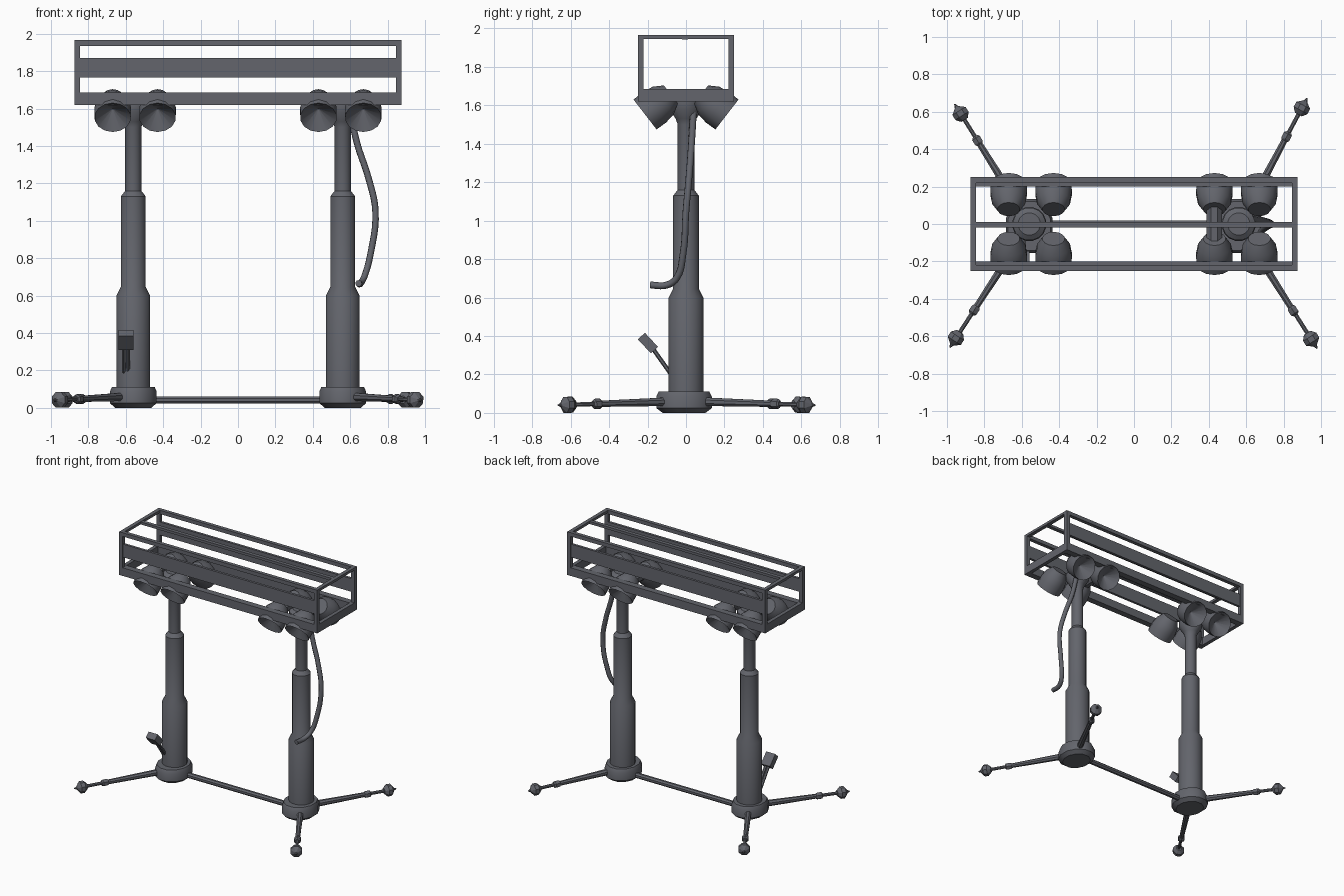
import bpy
import math
from mathutils import Vector

cube = bpy.data.objects.get("Cube")
if cube:
    bpy.data.objects.remove(cube, do_unlink=True)

grey = bpy.data.materials.new("slate_grey")
grey.use_nodes = True
COLOUR = (0.125, 0.13, 0.15, 1)
grey.diffuse_color = COLOUR
grey.node_tree.nodes["Principled BSDF"].inputs["Base Color"].default_value = COLOUR


def add_mesh(name, verts, faces, smooth=True):
    mesh = bpy.data.meshes.new(name)
    mesh.from_pydata(verts, [], faces)
    mesh.materials.append(grey)
    obj = bpy.data.objects.new(name, mesh)
    bpy.context.collection.objects.link(obj)
    if smooth:
        bpy.ops.object.select_all(action='DESELECT')
        obj.select_set(True)
        bpy.context.view_layer.objects.active = obj
        bpy.ops.object.shade_smooth_by_angle(angle=math.radians(35))
    return obj


def lathe(name, start, axis, profile, sides=16, smooth=True):
    """Spin (distance, radius) pairs about an axis and cap both ends."""
    start, axis = Vector(start), Vector(axis).normalized()
    turn = axis.to_track_quat('Z', 'Y')
    verts, faces = [], []
    for dist, rad in profile:
        for i in range(sides):
            a = math.tau * (i + 0.5) / sides
            verts.append(start + turn @ Vector((rad * math.cos(a), rad * math.sin(a), dist)))
    for r in range(len(profile) - 1):
        for i in range(sides):
            j = (i + 1) % sides
            faces.append((r * sides + i, r * sides + j, (r + 1) * sides + j, (r + 1) * sides + i))
    faces.append(tuple(reversed(range(sides))))
    last = (len(profile) - 1) * sides
    faces.append(tuple(range(last, last + sides)))
    return add_mesh(name, verts, faces, smooth)


def rod(name, a, b, r1, r2=None, sides=8):
    a, b = Vector(a), Vector(b)
    return lathe(name, a, b - a, [(0, r1), ((b - a).length, r2 or r1)], sides)


def box(name, low, high):
    verts = [(x, y, z) for x in (low[0], high[0]) for y in (low[1], high[1]) for z in (low[2], high[2])]
    faces = [(0, 1, 3, 2), (4, 6, 7, 5), (0, 4, 5, 1), (2, 3, 7, 6), (0, 2, 6, 4), (1, 5, 7, 3)]
    return add_mesh(name, verts, faces, smooth=False)


POST_X = 0.56
X, Y, T = 0.875, 0.25, 0.03
LOW, TOP = 1.62, 1.965

# Telescopic posts with hubs
post_profile = [(0.08, 0.092), (0.6, 0.092), (0.645, 0.068), (1.13, 0.068), (1.16, 0.044),
                (1.5, 0.044), (1.53, 0.055), (1.58, 0.088), (1.62, 0.088), (1.64, 0.06)]
hub_profile = [(0, 0.1), (0.025, 0.13), (0.085, 0.13), (0.112, 0.118)]
for side, tag in ((-1, "right"), (1, "left")):
    x = side * POST_X
    lathe(tag + "_post", (x, 0, 0), (0, 0, 1), post_profile)
    hub = lathe(tag + "_hub", (0, 0, 0), (0, 0, 1), hub_profile, 12)
    hub.location = (x, -0.01, 0)
    hub.scale.y = 1.15
rod("base_crossbar", (-POST_X, 0, 0.042), (POST_X, 0, 0.042), 0.021)

# Splayed legs with a joint and a pointed foot
feet = {"right_front": (-0.955, -0.615), "left_front": (0.95, -0.62),
        "right_back": (-0.93, 0.595), "left_back": (0.9, 0.625)}
for tag, (fx, fy) in feet.items():
    start = Vector((math.copysign(0.62, fx), math.copysign(0.1, fy), 0.058))
    foot = Vector((fx, fy, 0.042))
    aim = (foot - start).normalized()
    joint = start.lerp(foot, 0.7)
    rod(tag + "_leg", start, joint, 0.024, 0.017)
    rod(tag + "_leg_end", joint, foot, 0.012)
    lathe(tag + "_leg_joint", joint - aim * 0.025, aim, [(0, 0.02), (0.01, 0.027), (0.04, 0.027), (0.05, 0.018)], 6, False)
    lathe(tag + "_foot", foot - aim * 0.045, aim,
          [(0, 0.022), (0.025, 0.045), (0.055, 0.045), (0.08, 0.012), (0.1, 0.003)], 8, False)

# Open rack frame
for s, tag in ((-1, "front"), (1, "back")):
    outer, thin, wide = s * Y, s * (Y - T), s * (Y - 0.05)
    for part, inner, z1, z2 in (("lower_rail", wide, LOW, 1.685), ("top_rail", thin, TOP - T, TOP)):
        box(tag + "_" + part, (-X, min(outer, inner), z1), (X, max(outer, inner), z2))
    m1, m2 = s * (Y - 0.008), s * (Y - 0.028)
    box(tag + "_side_panel", (-X + T, min(m1, m2), 1.765), (X - T, max(m1, m2), 1.87))
    for e in (-1, 1):
        x1, x2 = sorted((e * X, e * (X - T)))
        box(tag + "_corner_post", (x1, min(outer, thin), LOW), (x2, max(outer, thin), TOP))
for e, tag in ((-1, "right"), (1, "left")):
    x1, x2 = sorted((e * X, e * (X - T)))
    box(tag + "_end_bottom_bar", (x1, -Y, LOW), (x2, Y, 1.685))
    box(tag + "_end_top_bar", (x1, -Y, TOP - 0.02), (x2, Y, TOP))
box("centre_top_rail", (-X, -0.02, TOP - 0.022), (X, 0.01, TOP - 0.002))

# Lamps aimed down and outward, with a recessed conical face
lamp_profile = [(0.075, 0.002), (0, 0.098), (0.06, 0.1), (0.12, 0.09), (0.17, 0.06)]
for s in (-1, 1):
    for x in (-0.67, -0.43, 0.43, 0.67):
        lathe("lamp", (x, s * 0.213, 1.552), (0, -s * 0.79, 0.61), lamp_profile, 14)
rod("lamp_crossbar", (0.43, -0.11, 1.63), (0.43, 0.11, 1.63), 0.045)

# Hanging hose
curve = bpy.data.curves.new("hose", 'CURVE')
curve.dimensions = '3D'
curve.bevel_depth = 0.018
curve.bevel_resolution = 2
curve.use_fill_caps = True
curve.resolution_u = 5
path = [(0.6, 0.04, 1.59), (0.635, 0.03, 1.42), (0.7, 0.015, 1.22), (0.735, 0.0, 1.05),
        (0.71, -0.015, 0.83), (0.675, -0.05, 0.7), (0.655, -0.1, 0.665), (0.645, -0.185, 0.665)]
spline = curve.splines.new('BEZIER')
spline.bezier_points.add(len(path) - 1)
for point, co in zip(spline.bezier_points, path):
    point.co = co
    point.handle_left_type = point.handle_right_type = 'AUTO'
curve.materials.append(grey)
bpy.context.collection.objects.link(bpy.data.objects.new("hose", curve))

# Hand lever on the right post
for dx in (-0.012, 0.012):
    rod("lever_rod", (-0.6 + dx, -0.07, 0.19), (-0.6 + dx, -0.18, 0.345), 0.011, sides=6)
grip = box("lever_grip", (-0.04, -0.025, -0.05), (0.04, 0.025, 0.05))
grip.location = (-0.6, -0.198, 0.363)
grip.rotation_euler.x = math.radians(43)
